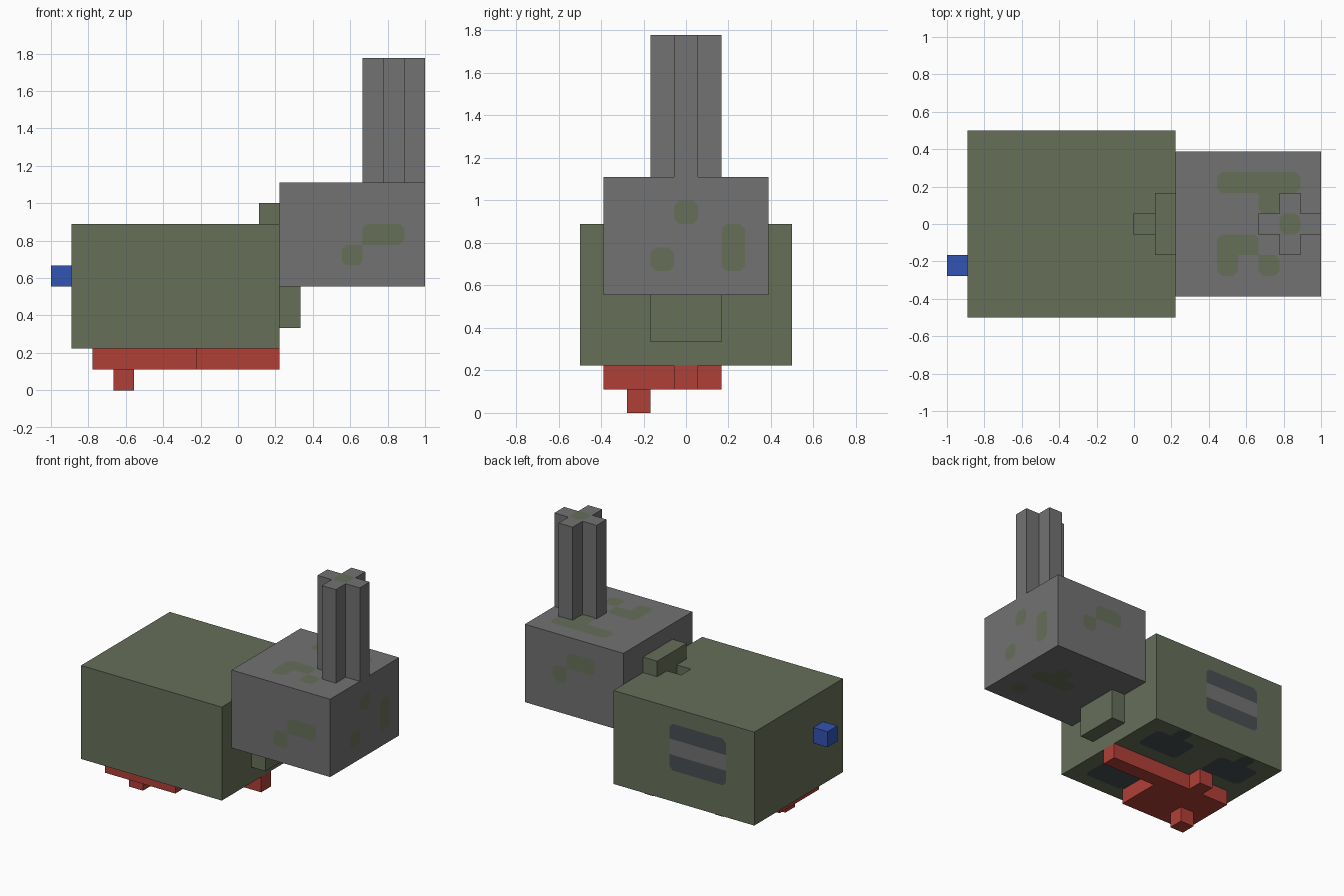
import bpy
import bmesh
from mathutils import Vector

old = bpy.data.objects.get("Cube")
if old:
    bpy.data.objects.remove(old, do_unlink=True)

U = 1 / 9                        # one block
ORIGIN = Vector((-1, -0.5, 0))   # corner of the block grid


def material(name, rgb):
    lin = [((c / 255 + 0.055) / 1.055) ** 2.4 for c in rgb] + [1]
    m = bpy.data.materials.new(name)
    m.use_nodes = True
    m.diffuse_color = lin
    bsdf = next(n for n in m.node_tree.nodes if n.type == 'BSDF_PRINCIPLED')
    bsdf.inputs["Base Color"].default_value = lin
    return m


GREEN = material("olive green", (103, 111, 89))
GRAY = material("mid gray", (114, 114, 114))
RED = material("brick red", (176, 64, 54))
BLUE = material("blue", (50, 84, 178))
SLATE = material("dark slate", (73, 79, 83))


def grid(p):
    return ORIGIN + Vector(p) * U


def finish(name, bm, mat):
    mesh = bpy.data.meshes.new(name)
    bm.to_mesh(mesh)
    bm.free()
    mesh.materials.append(mat)
    ob = bpy.data.objects.new(name, mesh)
    bpy.context.collection.objects.link(ob)
    return ob


def prism_mesh(outline, z0, z1):
    bm = bmesh.new()
    face = bm.faces.new([bm.verts.new(grid((x, y, z0))) for x, y in outline])
    out = bmesh.ops.extrude_face_region(bm, geom=[face])
    verts = [g for g in out["geom"] if isinstance(g, bmesh.types.BMVert)]
    bmesh.ops.translate(bm, verts=verts, vec=(0, 0, (z1 - z0) * U))
    bmesh.ops.recalc_face_normals(bm, faces=bm.faces)
    return bm


def rect(x0, x1, y0, y1):
    return [(x0, y0), (x1, y0), (x1, y1), (x0, y1)]


def prism(name, outline, z0, z1, mat):
    return finish(name, prism_mesh(outline, z0, z1), mat)


def patch(name, axis, plane, side, cells, mat):
    """Painted patch of blocks on a flat wall, its outer corners clipped."""
    cells = set(cells)
    bm = bmesh.new()
    cut = 0.22
    for a, b in cells:
        pts = []
        for sa, sb in ((-1, -1), (1, -1), (1, 1), (-1, 1)):
            ca, cb = a + (sa + 1) / 2, b + (sb + 1) / 2
            near = {(a + sa, b), (a, b + sb), (a + sa, b + sb)}
            if cells & near:
                pts.append((ca, cb))
                continue
            pair = [(ca - sa * cut, cb), (ca, cb - sb * cut)]
            pts += pair if sa * sb < 0 else pair[::-1]
        verts = []
        for p in pts:
            co = list(p)
            co.insert(axis, plane + side * 0.03)
            verts.append(bm.verts.new(grid(co)))
        face = bm.faces.new(verts)
        face.normal_update()
        if face.normal[axis] * side < 0:
            face.normal_flip()
    bmesh.ops.remove_doubles(bm, verts=bm.verts, dist=0.0001)
    return finish(name, bm, mat)


def cells(x0, x1, y0, y1):
    return [(x, y) for x in range(x0, x1) for y in range(y0, y1)]


# Main body with a one-block socket in its roof
bm = prism_mesh(rect(1, 11, 0, 9), 2, 8)
for axis, lines in ((0, (9, 10)), (1, (4, 5))):
    normal = Vector((0, 0, 0))
    normal[axis] = 1
    for line in lines:
        bmesh.ops.bisect_plane(bm, geom=bm.verts[:] + bm.edges[:] + bm.faces[:],
                               plane_co=grid((line, line, 0)), plane_no=normal)
centre = grid((9.5, 4.5, 8))
socket = min(bm.faces, key=lambda f: (f.calc_center_median() - centre).length)
floor = bmesh.ops.extrude_discrete_faces(bm, faces=[socket])["faces"][0]
bmesh.ops.translate(bm, verts=floor.verts, vec=(0, 0, -U))
finish("body", bm, GREEN)

# Solid parts
prism("roof_bump", rect(10, 11, 3, 6), 8, 9, GREEN)
prism("chin_bracket", rect(11, 12, 3, 6), 3, 5, GREEN)
prism("head", rect(11, 18, 1, 8), 5, 10, GRAY)
prism("tower", [(15, 4), (16, 4), (16, 3), (17, 3), (17, 4), (18, 4),
                (18, 5), (17, 5), (17, 6), (16, 6), (16, 5), (15, 5)], 10, 16, GRAY)
prism("belly_plate", [(2, 1), (7, 1), (7, 4), (11, 4), (11, 5), (5, 5),
                      (5, 6), (4, 6), (4, 5), (2, 5)], 1, 2, RED)
prism("belly_peg", rect(3, 4, 2, 3), 0, 1, RED)
prism("tail_button", rect(0, 1, 2, 3), 5, 6, BLUE)

# Vent on the back wall
slats = patch("vent_slats", 1, 9, 1, cells(3, 7, 4, 7), SLATE)
slats.data.materials.append(GRAY)
for f in slats.data.polygons:
    if abs(f.center.z - 5.5 * U) < U / 4:
        f.material_index = 1

# Camouflage on the head and tower
patch("head_front_patch", 1, 1, -1, [(14, 6), (15, 7), (16, 7)], GREEN)
patch("head_back_patch", 1, 8, 1, [(15, 7), (14, 8), (13, 8)], GREEN)
patch("head_end_patches", 0, 18, 1, [(4, 8), (6, 6), (6, 7), (3, 6)], GREEN)
patch("head_top_patches", 2, 10, 1,
      cells(13, 17, 6, 7) + [(15, 5), (13, 3), (14, 3), (13, 2), (15, 2)], GREEN)
patch("head_bottom_patches", 2, 5, -1,
      [(16, 2), (16, 4), (15, 4), (15, 5), (14, 4)], GREEN)
patch("tower_top_patch", 2, 16, 1, [(16, 4)], GREEN)

# Dark patches under the body
for name, x, y in (("rear", 2, 6), ("middle", 7, 6), ("front", 7, 1)):
    patch(f"{name}_belly_patch", 2, 2, -1,
          cells(x, x + 3, y, y + 2) + [(x + 1, y + 2)], SLATE)
